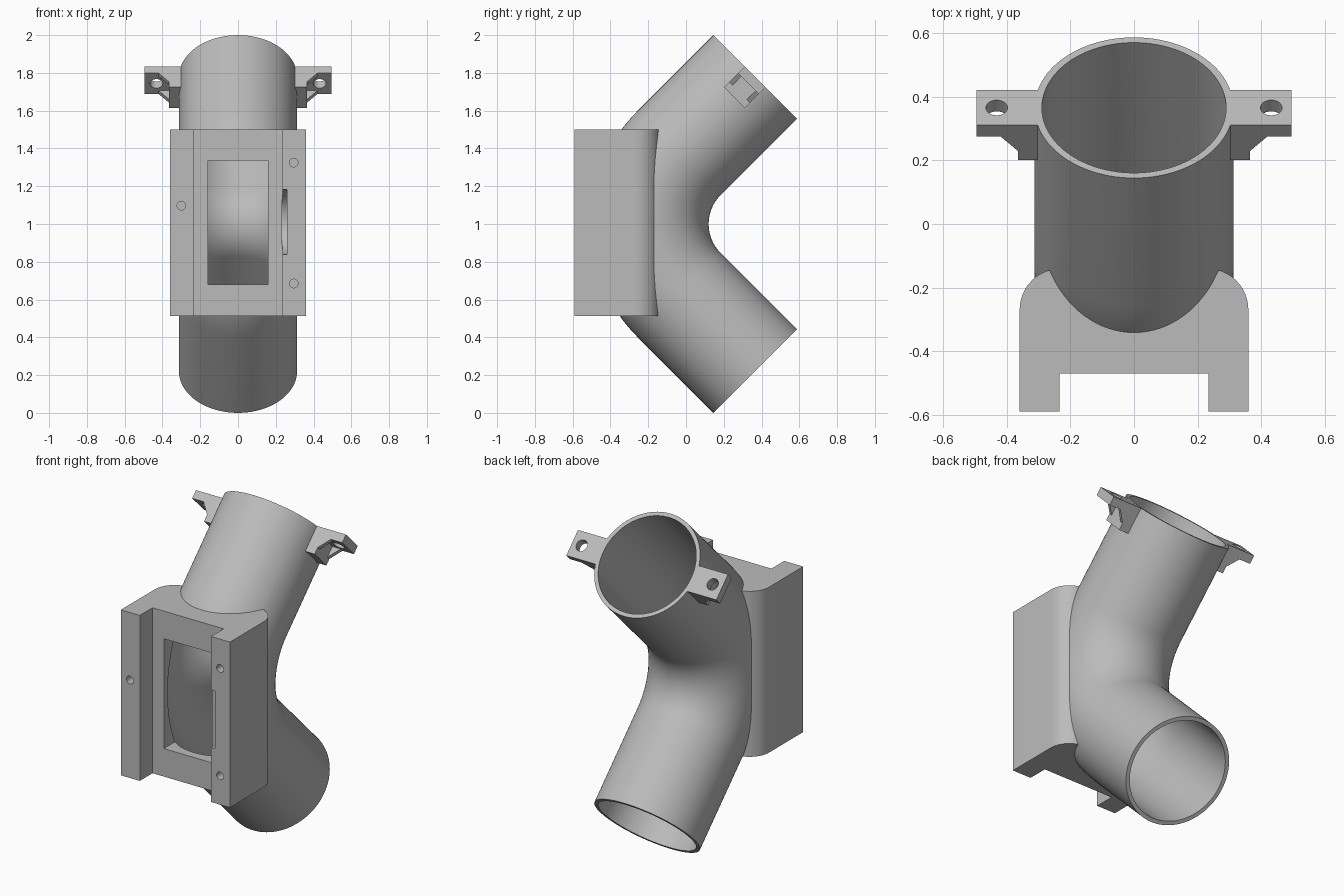
import bpy, bmesh
from math import sin, cos, pi, radians
from mathutils import Matrix, Vector

if "Cube" in bpy.data.objects:
    bpy.data.objects.remove(bpy.data.objects["Cube"])

grey = bpy.data.materials.new("plain grey")
grey.use_nodes = True
grey.diffuse_color = (0.5, 0.5, 0.5, 1)
grey.node_tree.nodes["Principled BSDF"].inputs["Base Color"].default_value = (0.5, 0.5, 0.5, 1)

# Elbow centre line: a quarter bend with a straight run at each end
BEND_Y, BEND_R, RUN = 0.337, 0.53, 0.571
OUTER, INNER = 0.313, 0.29


def finish(name, bm):
    bmesh.ops.recalc_face_normals(bm, faces=bm.faces)
    mesh = bpy.data.meshes.new(name)
    bm.to_mesh(mesh)
    bm.free()
    obj = bpy.data.objects.new(name, mesh)
    bpy.context.collection.objects.link(obj)
    mesh.materials.append(grey)
    return obj


def loft(name, rings):
    """Closed solid through matching rings of points."""
    bm = bmesh.new()
    loops = [[bm.verts.new(p) for p in ring] for ring in rings]
    n = len(loops[0])
    for a, b in zip(loops, loops[1:]):
        for i in range(n):
            j = (i + 1) % n
            bm.faces.new((a[i], a[j], b[j], b[i]))
    bm.faces.new(loops[0])
    bm.faces.new(loops[-1])
    return finish(name, bm)


def elbow(name, radius, run, sides=96, steps=32):
    stations = []
    for k in range(steps + 1):
        a = radians(-45 + 90 * k / steps)
        centre = Vector((0, BEND_Y - BEND_R * cos(a), 1 + BEND_R * sin(a)))
        stations.append((centre, a))
    for index, sign in ((0, -1), (-1, 1)):
        c, a = stations[index]
        end = (c + Vector((0, sin(a), cos(a))) * run * sign, a)
        stations.insert(0 if sign < 0 else len(stations), end)
    rings = []
    for c, a in stations:
        inward = Vector((0, cos(a), -sin(a)))
        rings.append([c + Vector((radius * cos(2 * pi * i / sides), 0, 0))
                      + inward * radius * sin(2 * pi * i / sides) for i in range(sides)])
    return loft(name, rings)


def prism(name, outline, lo, hi, axis, matrix=Matrix()):
    """Extrude a 2D outline along the x, y or z axis."""
    place = {"x": lambda p, h: (h, p[0], p[1]),
             "y": lambda p, h: (p[0], h, p[1]),
             "z": lambda p, h: (p[0], p[1], h)}[axis]
    return loft(name, [[matrix @ Vector(place(p, h)) for p in outline] for h in (lo, hi)])


def circle(u, v, r, n=32):
    return [(u + r * cos(2 * pi * i / n), v + r * sin(2 * pi * i / n)) for i in range(n)]


def rect(u0, u1, v0, v1):
    return [(u0, v0), (u1, v0), (u1, v1), (u0, v1)]


def combine(target, tool, operation):
    mod = target.modifiers.new(operation.lower(), "BOOLEAN")
    mod.operation, mod.object, mod.solver = operation, tool, "EXACT"
    bpy.context.view_layer.objects.active = target
    bpy.ops.object.modifier_apply(modifier=mod.name)
    bpy.data.objects.remove(tool)


body = elbow("pipe_elbow_with_mount", OUTER, RUN)

# Mount block with rounded rear corners
corner = [(0.23 + 0.13 * cos(pi / 2 * i / 12), -0.27 + 0.13 * sin(pi / 2 * i / 12)) for i in range(13)]
outline = [(-0.36, -0.59), (0.36, -0.59)] + corner + [(-x, y) for x, y in reversed(corner)]
combine(body, prism("mount_block", outline, 0.513, 1.5, "z"), "UNION")

# Screw ears at the upper mouth: plate, core block and two sloped ribs each
a = radians(45)
mouth = Vector((0, BEND_Y + (RUN - BEND_R) * cos(a), 1 + (BEND_R + RUN) * sin(a)))
tilt = Matrix.Translation(mouth) @ Matrix.Rotation(-a, 4, "X")
HALF = 0.078
for side in (-1, 1):
    frame = tilt @ Matrix.Diagonal((side, 1, 1, 1))
    plate = [(0.295, 0), (0.495, 0), (0.495, -0.05), (0.365, -0.05), (0.365, -0.155), (0.295, -0.155)]
    ear = prism("screw_ear", plate, -HALF, HALF, "y", frame)
    rib = [(0.35, -0.03), (0.42, -0.03), (0.42, -0.05), (0.365, -0.115), (0.35, -0.115)]
    for lo, hi in ((-HALF, -HALF + 0.025), (HALF - 0.025, HALF)):
        combine(ear, prism("ear_rib", rib, lo, hi, "y", frame), "UNION")
    combine(ear, prism("ear_hole", circle(0.432, 0, 0.034), -0.2, 0.1, "z", frame), "DIFFERENCE")
    combine(body, ear, "UNION")

# Front channel, window, disc slot, screw holes and the bore
cutters = [
    prism("channel", rect(-0.235, 0.235, -0.7, -0.47), 0.4, 1.6, "z"),
    prism("window", rect(-0.16, 0.158, 0.68, 1.335), -0.7, -0.22, "y"),
    prism("disc_slot", circle(-0.59, 1.01, 0.172, 64), 0.234, 0.26, "x"),
    elbow("bore", INNER, RUN + 0.1),
]
for x, z in ((-0.3, 1.097), (0.295, 1.325), (0.295, 0.685)):
    cutters.append(prism("screw_hole", circle(x, z, 0.023, 24), -0.7, -0.4, "y"))
for cutter in cutters:
    combine(body, cutter, "DIFFERENCE")

bpy.ops.object.select_all(action="DESELECT")
body.select_set(True)
bpy.context.view_layer.objects.active = body
bpy.ops.object.shade_smooth_by_angle(angle=radians(30))
